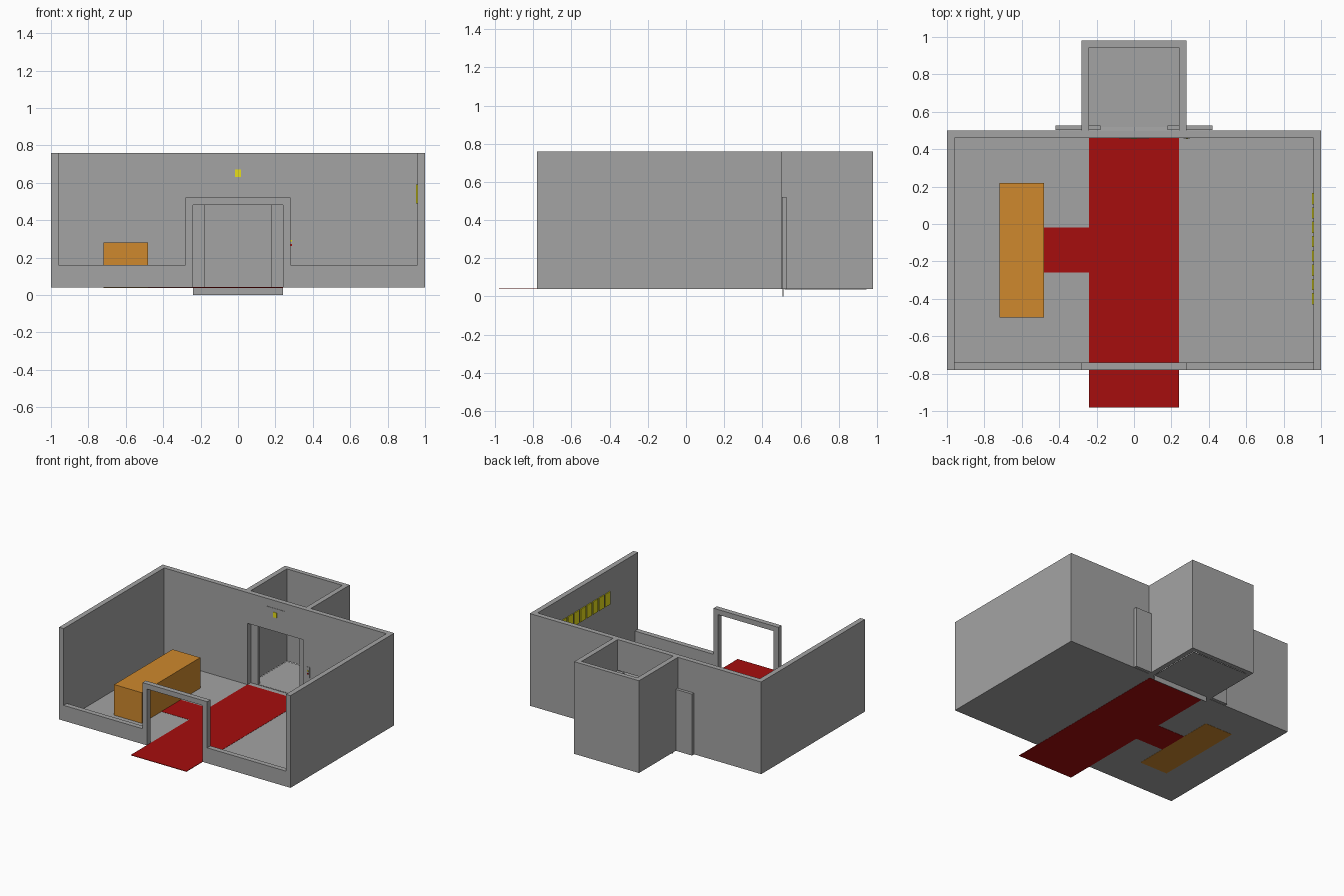
import bpy, bmesh

if "Cube" in bpy.data.objects:
    bpy.data.objects.remove(bpy.data.objects["Cube"])


def colour(name, rgb):
    m = bpy.data.materials.new(name)
    m.diffuse_color = (*rgb, 1)
    m.use_nodes = True
    m.node_tree.nodes["Principled BSDF"].inputs["Base Color"].default_value = m.diffuse_color
    return m


GREY = colour("wall grey", (0.37, 0.37, 0.37))
RED = colour("carpet red", (0.38, 0.004, 0.004))
ORANGE = colour("counter orange", (0.62, 0.25, 0.026))
YELLOW = colour("sign yellow", (0.8, 0.74, 0.01))


def boxes(name, mat, *spans):
    """One object made of boxes given as (x0, x1, y0, y1, z0, z1)."""
    bm = bmesh.new()
    for x0, x1, y0, y1, z0, z1 in spans:
        vs = bmesh.ops.create_cube(bm, size=1)["verts"]
        for v in vs:
            v.co = (x1 if v.co.x > 0 else x0,
                    y1 if v.co.y > 0 else y0,
                    z1 if v.co.z > 0 else z0)
    me = bpy.data.meshes.new(name)
    bm.to_mesh(me)
    bm.free()
    me.materials.append(mat)
    ob = bpy.data.objects.new(name, me)
    bpy.context.collection.objects.link(ob)
    return ob


def pair(x0, x1, *rest):
    """A box and its mirror image across x = 0."""
    return [(x0, x1, *rest), (-x1, -x0, *rest)]


B, T = 0.04, 0.76  # floor level and wall top

# Room shell
boxes("room_floor", GREY, (-1, 1, -0.78, 0.5, B, B + 0.001))
boxes("side_walls", GREY, *pair(0.96, 1, -0.78, 0.5, B, T))
boxes("back_wall", GREY, *pair(0.24, 0.96, 0.46, 0.5, B, T),
      (-0.24, 0.24, 0.46, 0.5, 0.52, T))
boxes("front_low_wall", GREY, *pair(0.28, 0.96, -0.78, -0.74, B, 0.16))
boxes("front_door_frame", GREY, *pair(0.24, 0.28, -0.78, -0.74, B, 0.52),
      (-0.24, 0.24, -0.78, -0.74, 0.48, 0.52))

# Lift shaft behind the back wall
boxes("lift_walls", GREY, *pair(0.24, 0.28, 0.5, 0.98, B, T),
      (-0.24, 0.24, 0.945, 0.98, B, T))
boxes("lift_floor", GREY, (-0.24, 0.24, 0.515, 0.945, 0.036, 0.038))
boxes("lift_threshold", GREY, (-0.24, 0.24, 0.506, 0.51, 0, B))
boxes("sliding_doors", GREY, *pair(0.18, 0.42, 0.503, 0.526, B, 0.52))

# Carpet with a branch to the counter
boxes("carpet", RED, (-0.24, 0.24, -0.98, 0.46, 0.0385, 0.0425),
      (-0.48, -0.24, -0.26, -0.02, 0.0385, 0.0425))
boxes("counter", ORANGE, (-0.72, -0.48, -0.5, 0.22, 0.0385, 0.28))

# Row of plain plates on the right wall
boxes("wall_sign_plates", YELLOW,
      *[(0.953, 0.96, -0.43 + i * 0.0765, -0.43 + i * 0.0765 + 0.06, 0.49, 0.59)
        for i in range(8)])

# Floor indicator over the lift and call buttons beside it
boxes("indicator_plate", GREY, (-0.08, 0.08, 0.457, 0.46, 0.6, 0.7))
boxes("indicator_light", YELLOW, (-0.015, 0.015, 0.454, 0.457, 0.63, 0.67))
boxes("call_panel", GREY, (0.265, 0.3, 0.457, 0.46, 0.24, 0.32))
boxes("call_button_up", YELLOW, (0.279, 0.289, 0.454, 0.457, 0.285, 0.295))
boxes("call_button_down", RED, (0.279, 0.289, 0.454, 0.457, 0.262, 0.272))
